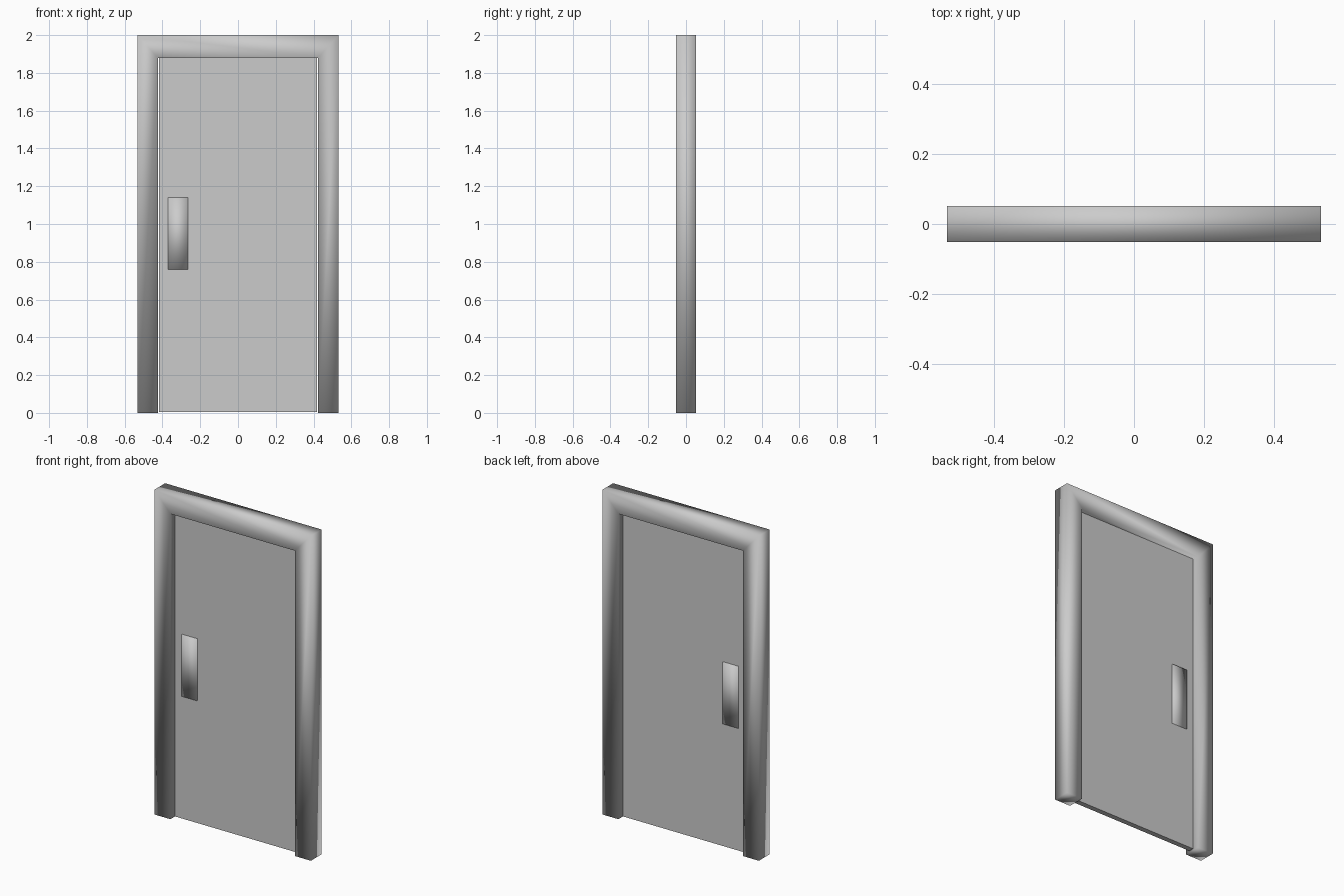
import bpy
import bmesh
from mathutils import Vector

if "Cube" in bpy.data.objects:
    bpy.data.objects.remove(bpy.data.objects["Cube"])


def finish(name, bm, smooth):
    bmesh.ops.recalc_face_normals(bm, faces=bm.faces)
    for f in bm.faces:
        f.smooth = smooth
    mesh = bpy.data.meshes.new(name)
    bm.to_mesh(mesh)
    bm.free()
    obj = bpy.data.objects.new(name, mesh)
    bpy.context.collection.objects.link(obj)
    return obj


def box(name, lo, hi, smooth=False):
    lo, hi = Vector(lo), Vector(hi)
    bm = bmesh.new()
    bmesh.ops.create_cube(bm, size=1)
    bmesh.ops.scale(bm, vec=hi - lo, verts=bm.verts)
    bmesh.ops.translate(bm, vec=(lo + hi) / 2, verts=bm.verts)
    return finish(name, bm, smooth)


# Door frame: mitred U outline, extruded front to back, soft shaded
OUT, INN, TOP, LINTEL, DEPTH = 0.533, 0.424, 2.0, 1.88, 0.052
outer = [(-OUT, 0), (-OUT, TOP), (OUT, TOP), (OUT, 0)]
inner = [(-INN, 0), (-INN, LINTEL), (INN, LINTEL), (INN, 0)]
bm = bmesh.new()
rings = []
for o, i in zip(outer, inner):
    section = [(o, -DEPTH), (i, -DEPTH), (i, DEPTH), (o, DEPTH)]
    rings.append([bm.verts.new((p[0], y, p[1])) for p, y in section])
for a, b in zip(rings, rings[1:]):
    for k in range(4):
        n = (k + 1) % 4
        bm.faces.new((a[k], a[n], b[n], b[k]))
bm.faces.new(rings[0])
bm.faces.new(rings[-1])
finish("door_frame", bm, True)

# Door leaf, set back inside the frame with a thin gap
box("door_panel", (-0.418, -0.016, 0.005), (0.418, 0.016, 1.879))

# Shallow handle plate showing on both faces of the leaf
box("handle_plate", (-0.37, -0.022, 0.76), (-0.265, 0.022, 1.14), True)
